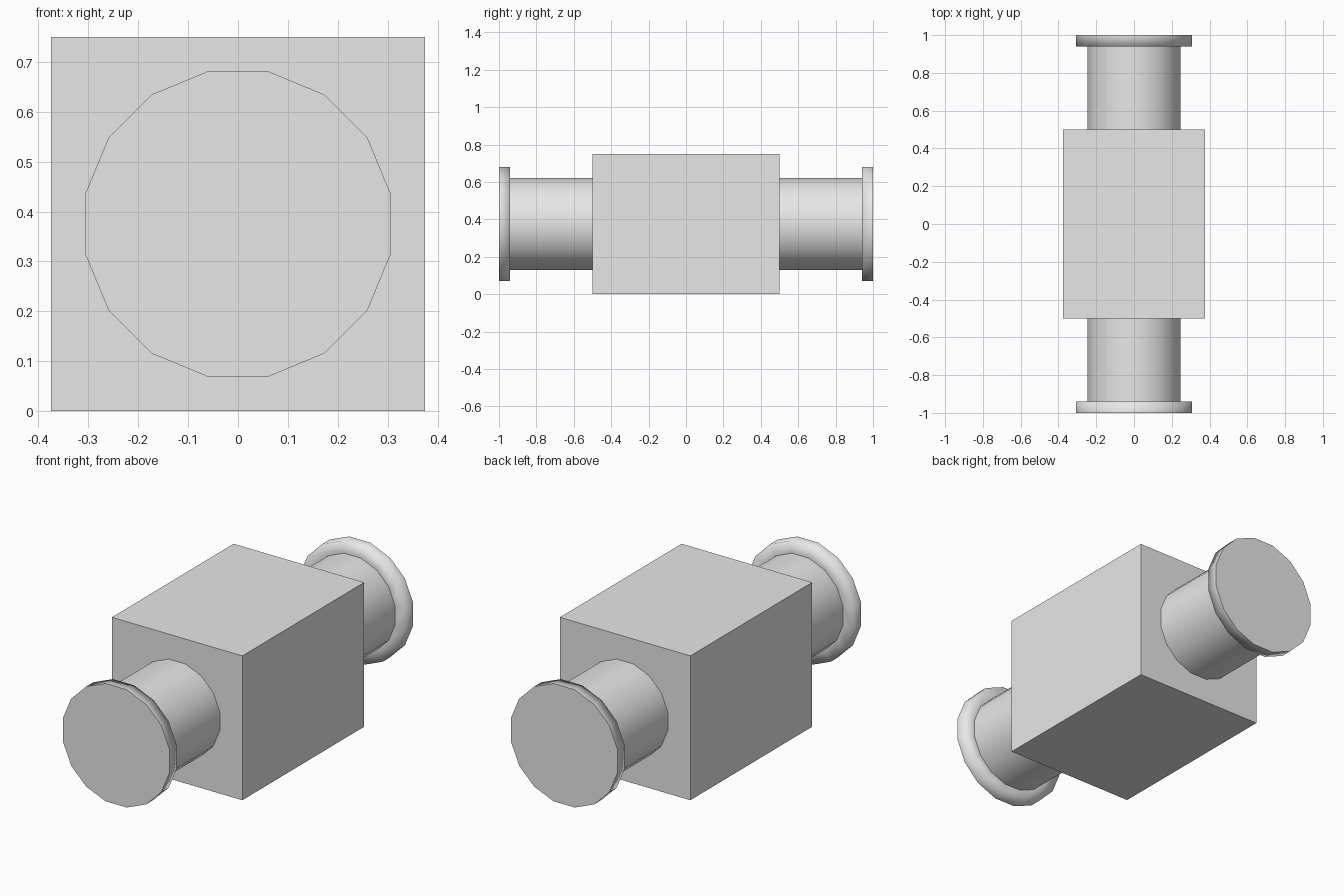
import bpy, bmesh, math

cube = bpy.data.objects.get("Cube")
if cube:
    bpy.data.objects.remove(cube, do_unlink=True)

AXIS_Z = 0.375
SIDES = 16

grey = bpy.data.materials.new("plain_grey")
grey.use_nodes = True
colour = (0.8, 0.8, 0.8, 1)
grey.diffuse_color = colour
grey.node_tree.nodes["Principled BSDF"].inputs["Base Color"].default_value = colour


def add_object(name, bm):
    bmesh.ops.recalc_face_normals(bm, faces=bm.faces)
    mesh = bpy.data.meshes.new(name)
    bm.to_mesh(mesh)
    bm.free()
    mesh.materials.append(grey)
    obj = bpy.data.objects.new(name, mesh)
    bpy.context.collection.objects.link(obj)


def add_spool(name, side):
    """Barrel with an end flange, turned around the y axis."""
    bm = bmesh.new()
    profile = [(0.25, 0.5), (0.25, 0.94), (0.312, 0.94), (0.312, 1.0)]
    rings = []
    for radius, y in profile:
        ring = []
        for i in range(SIDES):
            a = (i + 0.5) * math.tau / SIDES
            ring.append(bm.verts.new((radius * math.cos(a), side * y,
                                      AXIS_Z + radius * math.sin(a))))
        rings.append(ring)
    for a, b in zip(rings, rings[1:]):
        for i in range(SIDES):
            j = (i + 1) % SIDES
            bm.faces.new((a[i], a[j], b[j], b[i])).smooth = True
    # Flat ends
    for ring in (rings[0], rings[-1]):
        bm.faces.new(ring)
    # Crisp edges at the end faces and where the barrel meets the flange
    for ring in (rings[0], rings[1], rings[3]):
        for i in range(SIDES):
            bm.edges.get((ring[i], ring[(i + 1) % SIDES])).smooth = False
    add_object(name, bm)


# Central block
bm = bmesh.new()
bmesh.ops.create_cube(bm, size=1)
bmesh.ops.scale(bm, vec=(0.75, 1, 0.75), verts=bm.verts)
bmesh.ops.translate(bm, vec=(0, 0, AXIS_Z), verts=bm.verts)
add_object("central_block", bm)

# Flanged barrels at both ends
add_spool("front_flanged_barrel", -1)
add_spool("back_flanged_barrel", 1)
